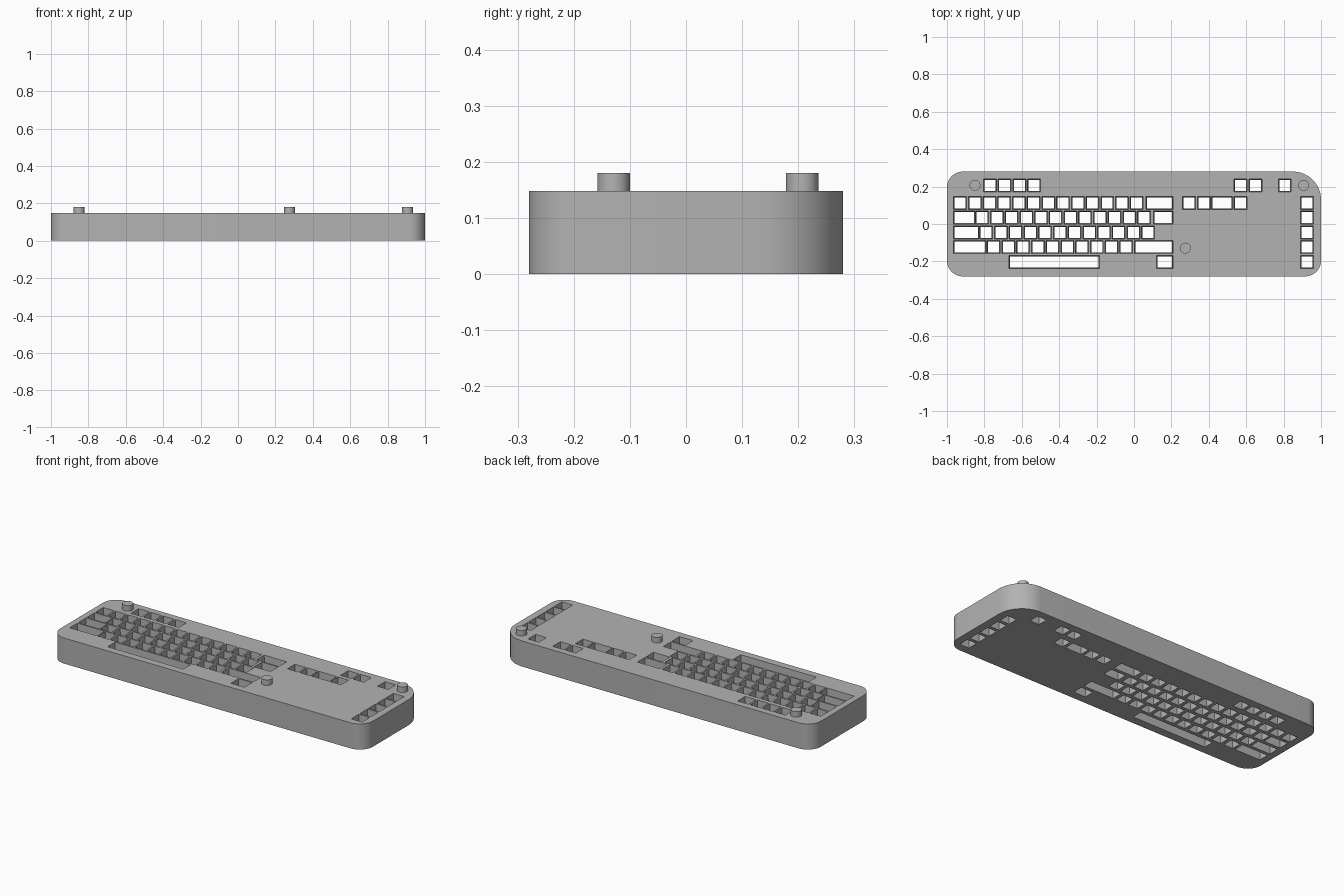
import bpy, bmesh, math

if "Cube" in bpy.data.objects:
    bpy.data.objects.remove(bpy.data.objects["Cube"], do_unlink=True)

TOP, PITCH, KEY, TAPER = 0.148, 0.0787, 0.064, 0.003

grey = bpy.data.materials.new("plain grey")
grey.use_nodes = True
grey.diffuse_color = (0.45, 0.45, 0.45, 1)
grey.node_tree.nodes["Principled BSDF"].inputs["Base Color"].default_value = (0.45, 0.45, 0.45, 1)


def make_object(name, bm):
    bmesh.ops.recalc_face_normals(bm, faces=bm.faces)
    mesh = bpy.data.meshes.new(name)
    bm.to_mesh(mesh)
    bm.free()
    mesh.materials.append(grey)
    obj = bpy.data.objects.new(name, mesh)
    bpy.context.collection.objects.link(obj)
    return obj


def smooth(obj):
    bpy.ops.object.select_all(action="DESELECT")
    obj.select_set(True)
    bpy.context.view_layer.objects.active = obj
    bpy.ops.object.shade_smooth_by_angle(angle=math.radians(30))


# Case: rounded slab with one larger corner at the back left
bm = bmesh.new()
outline = []
for i, (sx, sy, r) in enumerate([(1, 1, 0.15), (-1, 1, 0.085), (-1, -1, 0.085), (1, -1, 0.085)]):
    for k in range(17):
        a = math.pi / 2 * (i + k / 16)
        outline.append(bm.verts.new((sx * (1 - r) + r * math.cos(a),
                                     sy * (0.28 - r) + r * math.sin(a), 0)))
base = bm.faces.new(outline)
up = bmesh.ops.extrude_face_region(bm, geom=[base])["geom"]
bmesh.ops.translate(bm, verts=[v for v in up if isinstance(v, bmesh.types.BMVert)], vec=(0, 0, TOP))
case = make_object("keyboard_case", bm)

# Key openings, as (left, right, row centre)
rows = [0.113 - i * 0.079 for i in range(5)]
back_row = 0.207
holes = []


def keys(first, count, y):
    for k in range(count):
        x = first + k * PITCH
        holes.append((x - KEY / 2, x + KEY / 2, y))


keys(-0.93, 13, rows[0])
keys(-0.812, 12, rows[1])
keys(-0.79, 12, rows[2])
keys(-0.75, 10, rows[3])
keys(-0.77, 4, back_row)
keys(0.57, 2, back_row)
keys(0.806, 1, back_row)
keys(0.295, 2, rows[0])
keys(0.57, 1, rows[0])
for y in rows:
    keys(0.925, 1, y)
holes += [(0.067, 0.205, rows[0]), (0.417, 0.525, rows[0]),
          (-0.962, -0.852, rows[1]), (0.107, 0.205, rows[1]),
          (-0.962, -0.832, rows[2]),
          (-0.962, -0.793, rows[3]), (0.006, 0.205, rows[3]),
          (-0.665, -0.187, rows[4]), (0.124, 0.205, rows[4])]

# Cutter: slightly tapered blocks passing through the case
bm = bmesh.new()
for x0, x1, y in holes:
    block = bmesh.ops.create_cube(bm, size=1)["verts"]
    for v in block:
        grow = TAPER if v.co.z > 0 else -TAPER
        sx, sy = math.copysign(1, v.co.x), math.copysign(1, v.co.y)
        v.co = ((x0 + x1) / 2 + sx * ((x1 - x0) / 2 + grow),
                y + sy * (KEY / 2 + grow),
                TOP + 0.01 if v.co.z > 0 else -0.01)
cutter = make_object("key_cutter", bm)
cutter.hide_render = True

cut = case.modifiers.new("key openings", "BOOLEAN")
cut.operation, cut.solver, cut.object = "DIFFERENCE", "EXACT", cutter
bpy.context.view_layer.objects.active = case
bpy.ops.object.modifier_apply(modifier=cut.name)
bpy.data.objects.remove(cutter, do_unlink=True)
smooth(case)

# Round posts on the top
for name, x, y in [("back_right_post", -0.85, back_row), ("back_left_post", 0.907, back_row),
                   ("middle_post", 0.275, -0.129)]:
    bm = bmesh.new()
    bmesh.ops.create_cone(bm, cap_ends=True, segments=32, radius1=0.029, radius2=0.029, depth=0.04)
    bmesh.ops.translate(bm, verts=bm.verts, vec=(x, y, 0.16))
    smooth(make_object(name, bm))
